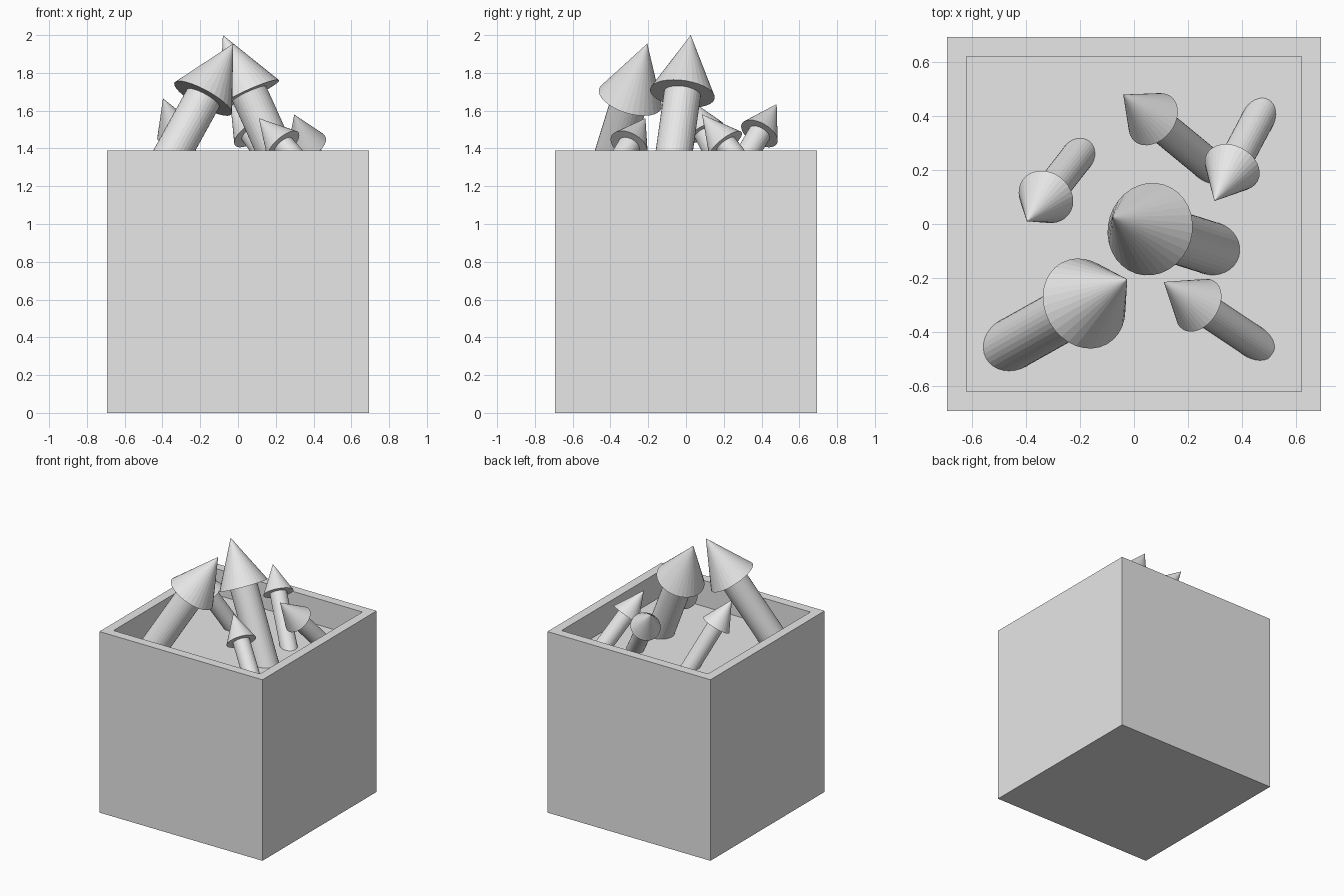
import bpy
import bmesh
from mathutils import Vector

old = bpy.data.objects.get("Cube")
if old:
    bpy.data.objects.remove(old)

grey = bpy.data.materials.new("light grey")
grey.use_nodes = True
grey.diffuse_color = (0.8, 0.8, 0.8, 1)
grey.node_tree.nodes["Principled BSDF"].inputs["Base Color"].default_value = (0.8, 0.8, 0.8, 1)

WIDTH, HEIGHT, WALL, FLOOR = 1.385, 1.39, 0.1, 1.19


def add_object(name, bm):
    mesh = bpy.data.meshes.new(name)
    bm.to_mesh(mesh)
    bm.free()
    mesh.materials.append(grey)
    obj = bpy.data.objects.new(name, mesh)
    bpy.context.collection.objects.link(obj)
    return obj


# Square planter with a recessed top
bm = bmesh.new()
bmesh.ops.create_cube(bm, size=1)
bmesh.ops.scale(bm, vec=(WIDTH, WIDTH, HEIGHT), verts=bm.verts)
bmesh.ops.translate(bm, vec=(0, 0, HEIGHT / 2), verts=bm.verts)
bm.normal_update()
top = max(bm.faces, key=lambda f: f.calc_center_median().z)
bmesh.ops.inset_region(bm, faces=[top], thickness=WALL)
inner = bmesh.ops.extrude_face_region(bm, geom=[top])["geom"]
for v in inner:
    if isinstance(v, bmesh.types.BMVert):
        v.co.z = FLOOR
if top.is_valid:
    bmesh.ops.delete(bm, geom=[top], context='FACES_ONLY')
bmesh.ops.recalc_face_normals(bm, faces=bm.faces)
add_object("planter_box", bm)


# Spike: cone tip on a tilted round shaft that is rooted in the floor
def spike(name, tip, root, size):
    tip = Vector(tip)
    root = Vector((*root, FLOOR))
    axis = (tip - root).normalized()
    turn = axis.to_track_quat('Z', 'Y').to_matrix().to_4x4()
    cone_len, cone_r, shaft_r = 0.343 * size, 0.173 * size, 0.098 * size
    neck = tip - axis * cone_len
    foot = root - axis * shaft_r
    for part, r1, r2, a, b in (("tip", cone_r, 0, neck, tip),
                               ("shaft", shaft_r, shaft_r, foot, neck)):
        bm = bmesh.new()
        bmesh.ops.create_cone(bm, cap_ends=True, segments=32, radius1=r1,
                              radius2=r2, depth=(b - a).length)
        bmesh.ops.remove_doubles(bm, verts=bm.verts, dist=1e-5)
        bmesh.ops.transform(bm, matrix=turn, verts=bm.verts)
        bmesh.ops.translate(bm, vec=(a + b) / 2, verts=bm.verts)
        add_object(f"{name}_{part}", bm)


spike("large_left_spike", (-0.025, -0.205, 1.955), (-0.447, -0.442), 1)
spike("large_centre_spike", (-0.08, 0.025, 2.0), (0.285, -0.09), 1)
spike("small_front_spike", (0.11, -0.215, 1.56), (0.44, -0.435), 0.62)
spike("small_right_spike", (0.298, 0.085, 1.58), (0.46, 0.39), 0.62)
spike("small_back_spike", (-0.04, 0.48, 1.635), (0.276, 0.22), 0.62)
spike("small_left_spike", (-0.397, 0.01, 1.665), (-0.21, 0.25), 0.62)
